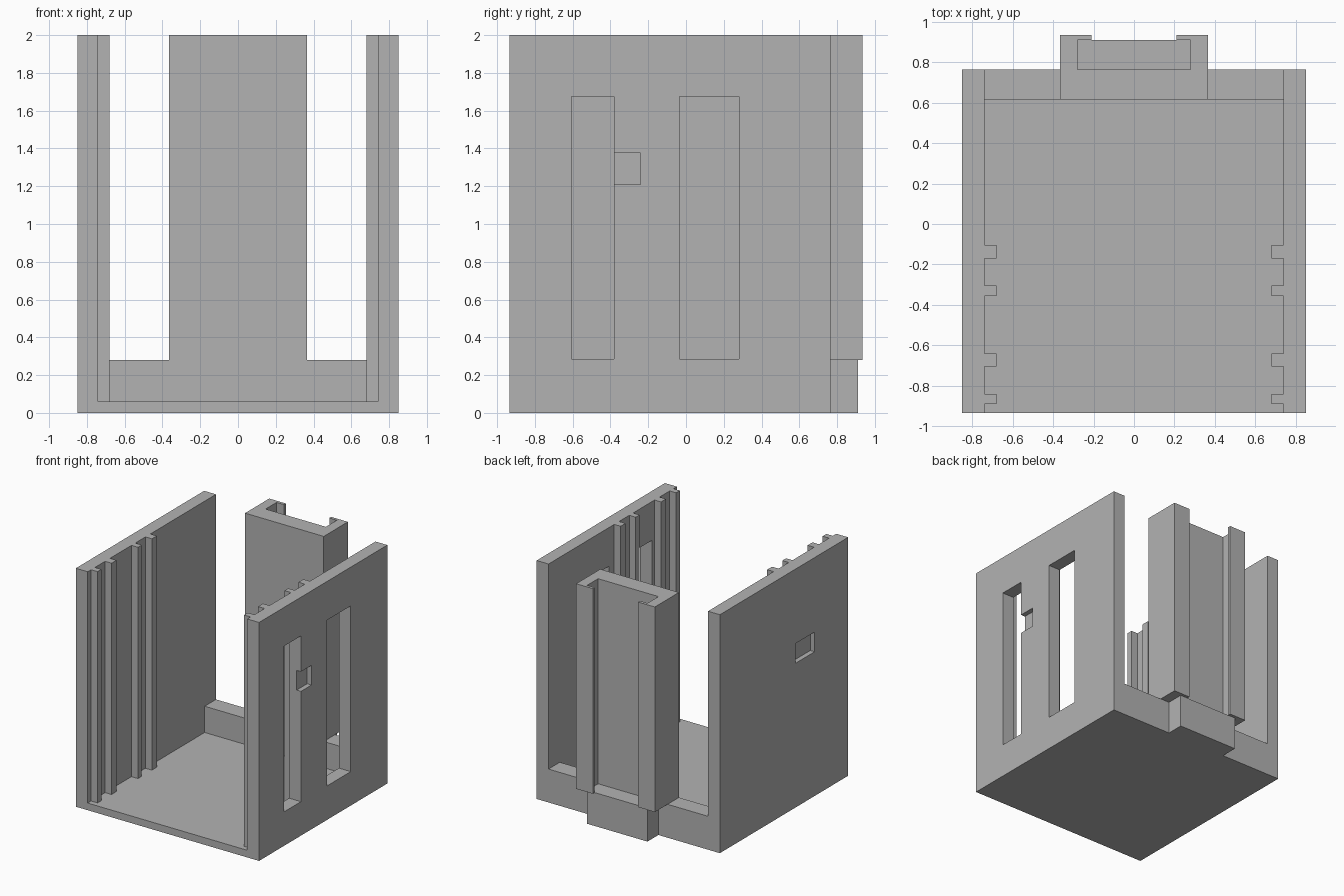
import bpy
import bmesh
from mathutils import Vector

cube = bpy.data.objects.get("Cube")
if cube:
    bpy.data.objects.remove(cube, do_unlink=True)

grey = bpy.data.materials.new("plain grey")
grey.use_nodes = True
colour = (0.45, 0.45, 0.45, 1)
grey.diffuse_color = colour
grey.node_tree.nodes["Principled BSDF"].inputs["Base Color"].default_value = colour


def prism(name, outline, direction):
    """Extrude a closed outline of 3D points along a direction."""
    bm = bmesh.new()
    face = bm.faces.new([bm.verts.new(p) for p in outline])
    grown = bmesh.ops.extrude_face_region(bm, geom=[face], use_keep_orig=True)
    moved = [g for g in grown["geom"] if isinstance(g, bmesh.types.BMVert)]
    bmesh.ops.translate(bm, vec=Vector(direction), verts=moved)
    bmesh.ops.recalc_face_normals(bm, faces=bm.faces)
    mesh = bpy.data.meshes.new(name)
    bm.to_mesh(mesh)
    bm.free()
    mesh.materials.append(grey)
    obj = bpy.data.objects.new(name, mesh)
    bpy.context.collection.objects.link(obj)
    return obj


def box(name, xs, ys, zs):
    (x0, x1), (y0, y1), (z0, z1) = xs, ys, zs
    base = [(x0, y0, z0), (x1, y0, z0), (x1, y1, z0), (x0, y1, z0)]
    return prism(name, base, (0, 0, z1 - z0))


def cut(target, xs, ys, zs):
    cutter = box("cutter", xs, ys, zs)
    cutter.hide_render = True
    mod = target.modifiers.new("opening", 'BOOLEAN')
    mod.operation = 'DIFFERENCE'
    mod.solver = 'EXACT'
    mod.object = cutter
    bpy.context.view_layer.objects.active = target
    bpy.ops.object.modifier_apply(modifier=mod.name)
    bpy.data.objects.remove(cutter, do_unlink=True)


def mirrored(half):
    """Complete a half outline across the middle plane."""
    return half + [(-x, y) for x, y in reversed(half)]


OUT, IN, RIB = 0.85, 0.74, 0.68
FRONT, BACK, BACK_IN = -0.935, 0.765, 0.615
TOP, FLOOR, LEDGE = 2.0, 0.06, 0.28

# Floor and both side walls as one U-shaped shell
shell_outline = mirrored([(OUT, 0), (OUT, TOP), (IN, TOP), (IN, FLOOR)])
shell = prism("shell", [(x, FRONT, z) for x, z in shell_outline],
              (0, BACK - FRONT, 0))

# Two tall windows through the left wall, shallow pocket in each wall
for ys in ((-0.605, -0.38), (-0.035, 0.28)):
    cut(shell, (0.7, 0.9), ys, (0.285, 1.675))
for xs in ((0.81, 0.9), (-0.9, -0.81)):
    cut(shell, xs, (-0.49, -0.24), (1.21, 1.375))

# Guide ribs on the inside of both walls
for side, label in ((1, "left"), (-1, "right")):
    for i, ys in enumerate(((-0.89, -0.84), (-0.705, -0.64),
                            (-0.355, -0.305), (-0.17, -0.105))):
        xs = sorted((side * RIB, side * IN))
        box(f"{label}_rib_{i + 1}", xs, ys, (FLOOR, TOP))

# Low back wall and the block under the rail
box("back_wall", (-IN, IN), (BACK_IN, BACK), (FLOOR, LEDGE))
box("rail_foot", (-0.28, 0.28), (BACK, 0.91), (0, LEDGE))

# Upright rail with a slot between two lips
rail_outline = mirrored([(0.365, BACK_IN), (0.365, 0.935), (0.21, 0.935),
                         (0.21, 0.91), (0.28, 0.91), (0.28, BACK)])
prism("slotted_rail", [(x, y, LEDGE) for x, y in rail_outline],
      (0, 0, TOP - LEDGE))
